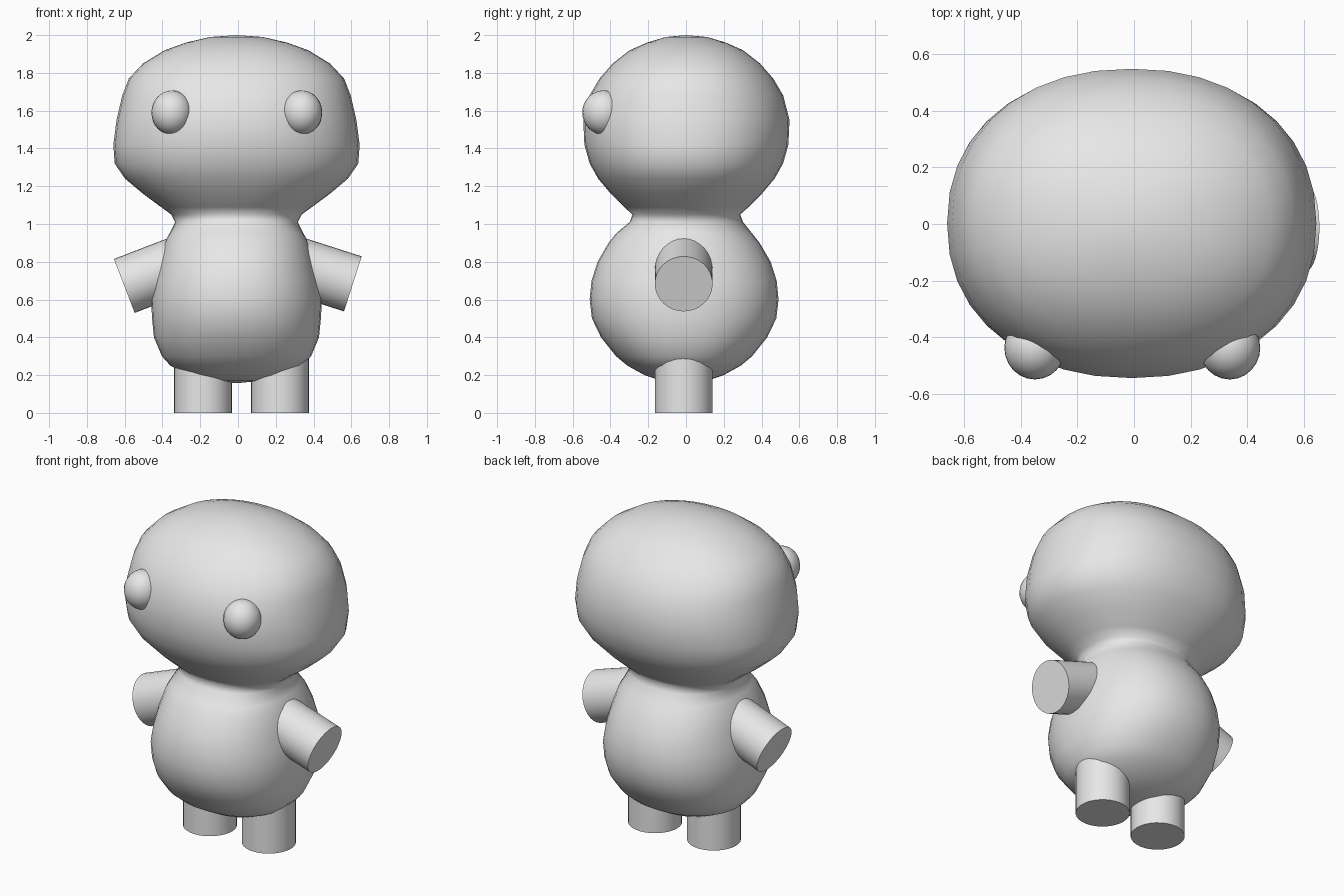
import bpy, bmesh, math
from mathutils import Vector

if "Cube" in bpy.data.objects:
    bpy.data.objects.remove(bpy.data.objects["Cube"])

grey = bpy.data.materials.new("plain grey")
grey.diffuse_color = (0.8, 0.8, 0.8, 1)
grey.use_nodes = True
grey.node_tree.nodes["Principled BSDF"].inputs["Base Color"].default_value = grey.diffuse_color

# Rounded stacked rings of head and body: height, half width, half depth
RINGS = [
    (0.17, 0.13, 0.12), (0.20, 0.25, 0.21), (0.25, 0.35, 0.30), (0.30, 0.395, 0.36),
    (0.40, 0.437, 0.44), (0.50, 0.447, 0.488), (0.60, 0.452, 0.50), (0.70, 0.435, 0.49),
    (0.80, 0.41, 0.458), (0.90, 0.382, 0.40), (0.95, 0.355, 0.36), (1.01, 0.325, 0.30),
    (1.05, 0.345, 0.285), (1.09, 0.40, 0.33), (1.16, 0.495, 0.40), (1.24, 0.59, 0.467),
    (1.32, 0.645, 0.512), (1.42, 0.652, 0.54), (1.55, 0.635, 0.546), (1.68, 0.605, 0.513),
    (1.77, 0.57, 0.46), (1.85, 0.495, 0.39), (1.92, 0.38, 0.30), (1.96, 0.27, 0.21),
    (1.99, 0.14, 0.11),
]


def spow(v, p):
    return math.copysign(abs(v) ** p, v)


def add_torso(n=36, power=2 / 2.2):
    bm = bmesh.new()
    loops = []
    for z, hx, hy in RINGS:
        cy = -0.01 if z < 1 else 0.002
        loops.append([bm.verts.new((-0.008 + hx * spow(math.cos(a), power),
                                    cy + hy * spow(math.sin(a), power), z))
                      for a in (2 * math.pi * i / n for i in range(n))])
    bottom = bm.verts.new((-0.008, -0.01, 0.157))
    top = bm.verts.new((-0.008, 0, 2.0))
    for i in range(n):
        j = (i + 1) % n
        for lo, hi in zip(loops, loops[1:]):
            bm.faces.new((lo[i], lo[j], hi[j], hi[i]))
        bm.faces.new((bottom, loops[0][j], loops[0][i]))
        bm.faces.new((top, loops[-1][i], loops[-1][j]))
    for f in bm.faces:
        f.smooth = True
    me = bpy.data.meshes.new("head_and_body")
    bm.to_mesh(me)
    bm.free()
    me.materials.append(grey)
    bpy.context.collection.objects.link(bpy.data.objects.new("head_and_body", me))


def add_stub(name, start, end, radius=0.153):
    """Capped cylinder running from start to end."""
    start, end = Vector(start), Vector(end)
    axis = end - start
    bpy.ops.mesh.primitive_cylinder_add(vertices=32, radius=radius, depth=axis.length,
                                        location=(start + end) / 2)
    ob = bpy.context.object
    ob.name = name
    ob.rotation_mode = 'QUATERNION'
    ob.rotation_quaternion = axis.to_track_quat('Z', 'Y')
    ob.data.materials.append(grey)
    bpy.ops.object.shade_smooth_by_angle(angle=math.radians(35))


def add_eye(name, x):
    bpy.ops.mesh.primitive_uv_sphere_add(segments=24, ring_count=16, radius=1,
                                         location=(x, -0.437, 1.59))
    ob = bpy.context.object
    ob.name = name
    ob.scale = (0.108, 0.112, 0.117)
    ob.data.materials.append(grey)
    bpy.ops.object.shade_smooth()


add_torso()

# Short legs
for name, x in (("left_leg", -0.185), ("right_leg", 0.222)):
    add_stub(name, (x, -0.012, 0.45), (x, -0.012, 0))

# Stubby arms sloping outward and down
for name, tip, d in (("left_arm", (-0.602, -0.012, 0.672), (-0.933, 0, -0.36)),
                     ("right_arm", (0.608, -0.012, 0.683), (0.952, 0, -0.306))):
    tip = Vector(tip)
    add_stub(name, tip - Vector(d) * 0.42, tip)

# Ball eyes half sunk in the face
add_eye("left_eye", -0.35)
add_eye("right_eye", 0.338)
